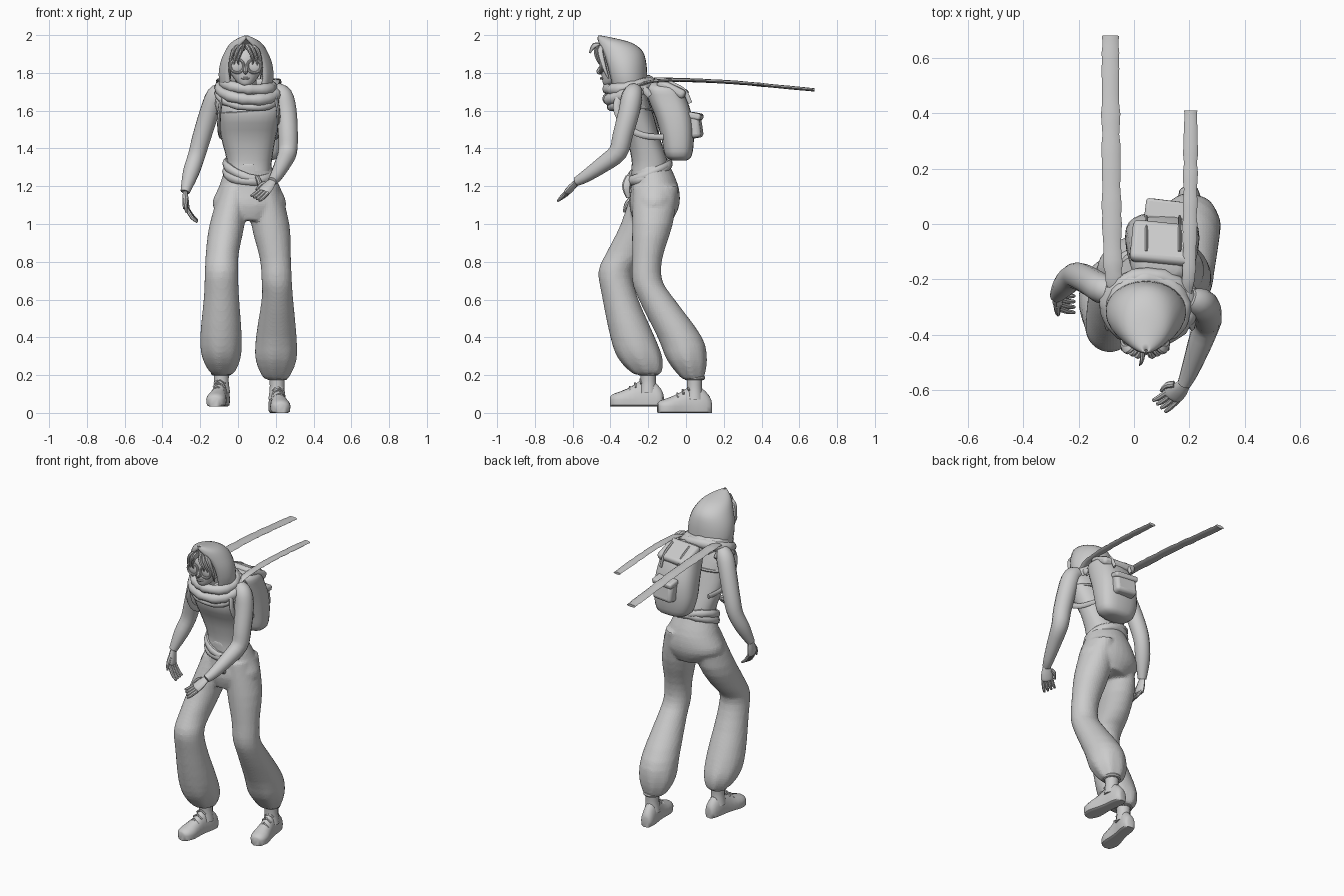
import bpy, bmesh, random
from math import sin, cos, pi, radians, copysign
from mathutils import Vector as V

if "Cube" in bpy.data.objects:
    bpy.data.objects.remove(bpy.data.objects["Cube"])
random.seed(4)


def spline(pts, k=4, closed=False):
    """Catmull-Rom through tuples of any length"""
    n, out = len(pts), []
    at = (lambda i: pts[i % n]) if closed else (lambda i: pts[max(0, min(n - 1, i))])
    for i in range(n if closed else n - 1):
        a, b, c, d = at(i - 1), at(i), at(i + 1), at(i + 2)
        for s in range(k):
            t = s / k
            out.append(tuple(.5 * (2*q + (r-p)*t + (2*p-5*q+4*r-w)*t*t + (3*q-p-3*r+w)*t**3)
                             for p, q, r, w in zip(a, b, c, d)))
    return out if closed else out + [tuple(pts[-1])]


def skin(name, rings, closed=False, arc=False):
    """Join successive rings with quads"""
    bm = bmesh.new()
    vs = [[bm.verts.new(p) for p in r] for r in rings]
    n = len(vs[0])
    for a, b in zip(vs, vs[1:] + vs[:1] if closed else vs[1:]):
        for i in range(n - 1 if arc else n):
            j = (i + 1) % n
            bm.faces.new((a[i], a[j], b[j], b[i]))
    if not closed and not arc:
        bm.faces.new(vs[0])
        bm.faces.new(vs[-1])
    bmesh.ops.recalc_face_normals(bm, faces=bm.faces)
    me = bpy.data.meshes.new(name)
    bm.to_mesh(me)
    bm.free()
    ob = bpy.data.objects.new(name, me)
    bpy.context.collection.objects.link(ob)
    return ob


def loft(name, secs, n=20, p=1.0, k=3, pleat=0):
    """Horizontal sections (x0, x1, y0, y1, z)"""
    rings = []
    sp = spline(secs, k)
    for s, (x0, x1, y0, y1, z) in enumerate(sp):
        w = pleat * max(0, s / len(sp) - .6) * 2.5
        ring = []
        for i in range(n):
            a = 2 * pi * i / n
            c, q = cos(a), sin(a)
            f = 1 + w * cos(7 * a)
            ring.append(((x0+x1)/2 + f*(x1-x0)/2 * copysign(abs(c)**p, c),
                         (y0+y1)/2 + f*(y1-y0)/2 * copysign(abs(q)**p, q), z))
        rings.append(ring)
    return skin(name, rings)


def tube(name, pts, ref=(1, 0, 0), flat=1.0, n=10, k=4, closed=False, rough=0):
    """Sweep along (x, y, z, r) points; flat squashes the second axis"""
    sp = spline(pts, k, closed)
    m, rings = len(sp), []
    for i, q in enumerate(sp):
        a, b = (sp[i-1], sp[(i+1) % m]) if closed else (sp[max(0, i-1)], sp[min(m-1, i+1)])
        t = (V(b[:3]) - V(a[:3])).normalized()
        s = t.cross(V(ref)).normalized()
        u = s.cross(t)
        r = q[3] * (1 + rough * random.uniform(-1, 1))
        rings.append([V(q[:3]) + s*r*cos(2*pi*j/n) + u*r*flat*sin(2*pi*j/n) for j in range(n)])
    return skin(name, rings, closed)


def ball(name, c, r):
    bpy.ops.mesh.primitive_uv_sphere_add(segments=20, ring_count=12, location=c)
    ob = bpy.context.object
    ob.name, ob.scale = name, r
    return ob


def box(name, c, size, rot, bevel):
    bpy.ops.mesh.primitive_cube_add(size=1, location=c, rotation=rot)
    ob = bpy.context.object
    ob.name, ob.scale = name, size
    bpy.ops.object.transform_apply(location=False, rotation=False, scale=True)
    m = ob.modifiers.new("round", 'BEVEL')
    m.width, m.segments = bevel, 3
    return ob


# trousers: pelvis and two billowing legs fused together
pelvis = loft("trousers", [(-.06, .17, -.29, -.09, 1.32), (-.10, .22, -.29, -.04, 1.2),
                           (-.135, .255, -.30, -.035, 1.1), (-.05, .18, -.28, -.07, 1.02)], 28)
leg_a = loft("leg_a", [(-.09, .06, -.28, -.07, 1.2), (-.15, .035, -.345, -.10, 1.0), (-.17, .005, -.42, -.19, .85),
                       (-.175, 0, -.463, -.28, .75), (-.18, .005, -.445, -.26, .62), (-.2, .02, -.40, -.165, .4),
                       (-.19, .012, -.36, -.125, .29), (-.15, -.02, -.29, -.13, .215), (-.12, -.05, -.25, -.16, .2)],
             42, pleat=.07)
leg_b = loft("leg_b", [(.06, .22, -.28, -.04, 1.2), (.07, .272, -.285, -.07, 1.0), (.115, .28, -.285, -.125, .82),
                       (.125, .285, -.285, -.125, .7), (.125, .292, -.25, -.06, .6), (.095, .31, -.15, .085, .4),
                       (.092, .308, -.10, .11, .28), (.13, .27, -.03, .095, .19), (.165, .25, .0, .085, .175)],
             42, pleat=.07)
bpy.ops.object.select_all(action='DESELECT')
for o in (leg_a, leg_b, pelvis):
    o.select_set(True)
bpy.context.view_layer.objects.active = pelvis
bpy.ops.object.join()
rm = pelvis.modifiers.new("fuse", 'REMESH')
rm.mode, rm.voxel_size = 'VOXEL', .011
sm = pelvis.modifiers.new("soften", 'SMOOTH')
sm.factor, sm.iterations = .5, 4


# boots with flat soles, turned-out toes and ankle cuffs
def boot(name, heel, toe, z, shaft, top):
    h, t = V(heel), V(toe)
    d = t - h
    side = V((-d.y, d.x)).normalized()
    rings = []
    for f, w, ht in spline([(0, .018, .06), (.04, .034, .09), (.2, .042, .135), (.4, .04, .14), (.6, .046, .105),
                            (.8, .054, .08), (.95, .042, .065), (1, .02, .05)], 2):
        ring = []
        for i in range(16):
            c, s = cos(2*pi*i/16), sin(2*pi*i/16)
            zz = .035 + (ht - .035) * s if s > 0 else .035 * (1 + max(-1, 2.2 * s))
            p = h + d * f + side * w * c
            ring.append((p.x, p.y, z + zz))
        rings.append(ring)
    skin(name, rings)
    x, y = shaft
    tube(name + "_shaft", [(x, y, z + .07, .048), (x, y, z + .13, .04), (x, y, top, .042)], n=14)
    tube(name + "_cuff", [(x + .043*cos(a*pi/4), y + .045*sin(a*pi/4), top - .005, .012) for a in range(8)],
         (0, 0, 1), n=8, k=2, closed=True)
    for j in range(3):   # laces
        q = h + d * (.42 + .1 * j)
        zz = z + .14 - .02 * j
        tube(name + "_lace", [(q.x - .03, q.y, zz - .02, .006), (q.x, q.y - .004, zz + .002, .006),
                              (q.x + .03, q.y, zz - .02, .006)], (0, 0, 1), n=6, k=2)


boot("boot_front", (-.075, -.12), (-.125, -.40), .035, (-.088, -.20), .215)
boot("boot_back", (.195, .135), (.232, -.15), .0, (.207, .045), .19)

# torso, top hem and sash
loft("torso", [(-.06, .175, -.288, -.095, 1.28), (-.06, .18, -.288, -.10, 1.34), (-.09, .20, -.315, -.14, 1.46),
               (-.105, .225, -.365, -.17, 1.57), (-.12, .24, -.36, -.20, 1.66), (-.05, .17, -.34, -.22, 1.73)], 24, .85)
tube("top_hem", [(.06 + .167*cos(a*pi/6), -.268 + .1*sin(a*pi/6), 1.6 + .015*cos(a*pi/6), .009) for a in range(12)],
     (0, 0, 1), n=6, k=2, closed=True)
for j, (tilt, lean, z0) in enumerate([(.04, -.035, 1.285), (.045, -.005, 1.272)]):
    tube("sash", [(.056 + .118*cos(a*pi/6), -.192 + .103*sin(a*pi/6),
                   z0 + tilt*sin(a*pi/6) + lean*cos(a*pi/6), .02) for a in range(12)],
         (0, 0, 1), 1.2, k=2, closed=True, rough=.12)
tube("sash_end", [(.1, -.3, 1.25, .02), (.12, -.315, 1.2, .024), (.115, -.305, 1.14, .012)], flat=.6, n=8)

# arms and hands
tube("arm_right", [(-.075, -.25, 1.71, .04), (-.115, -.235, 1.68, .053), (-.155, -.21, 1.58, .052),
                   (-.195, -.19, 1.45, .05), (-.22, -.19, 1.36, .046), (-.25, -.22, 1.27, .043),
                   (-.28, -.26, 1.17, .025)], n=14, k=3)
tube("arm_left", [(.2, -.27, 1.71, .04), (.235, -.285, 1.68, .054), (.255, -.30, 1.6, .056), (.265, -.335, 1.47, .053),
                  (.262, -.36, 1.38, .05), (.235, -.44, 1.315, .043), (.2, -.535, 1.25, .032),
                  (.18, -.58, 1.225, .024)], n=14, k=3)


def hand(name, wrist, knuckle, tip, spread):
    w, k, t, s = V(wrist), V(knuckle), V(tip), V(spread)
    d = k - w
    tube(name + "_palm", [(*w, .024), (*(w + d*.5), .034), (*k, .036), (*(k + d*.12), .026)], s.cross(d), .5)
    for i in (-1.5, -.5, .5, 1.5):
        a, e = k + s * i, t + s * i * 1.25
        m = (a + e) / 2 + d * .15
        tube(name + "_finger", [(*a, .0105), (*m, .010), (*e, .006)], s.cross(d), n=8)
    a = w + d * .4 + s * 1.6
    tube(name + "_thumb", [(*a, .013), (*(a + d*.35 + s), .011), (*(a + d*.85 + s*1.1), .006)], s.cross(d), n=8)


hand("right_hand", (-.28, -.26, 1.17), (-.275, -.28, 1.09), (-.215, -.29, 1.015), (0, -.016, -.003))
hand("left_hand", (.18, -.58, 1.225), (.14, -.622, 1.175), (.09, -.658, 1.135), (-.012, .011, .007))

# head and face
tube("neck", [(.05, -.28, 1.68, .055), (.045, -.33, 1.8, .05)], n=14)
loft("head", [(.025, .055, -.43, -.40, 1.733), (.0, .08, -.44, -.36, 1.745), (-.035, .115, -.447, -.29, 1.79),
              (-.045, .125, -.45, -.26, 1.84), (-.04, .12, -.445, -.27, 1.89), (.0, .08, -.41, -.3, 1.94)], 20)
tube("nose", [(.04, -.445, 1.84, .007), (.04, -.463, 1.807, .012), (.04, -.447, 1.797, .005)], n=8)
tube("mouth", [(.018, -.441, 1.772, .004), (.04, -.449, 1.771, .007), (.062, -.441, 1.772, .004)], (0, 0, 1), n=8)
for x in (-.005, .086):
    tube("goggle_rim", [(x + .036*cos(a*pi/5), -.452, 1.836 + .036*sin(a*pi/5), .007) for a in range(10)],
         (0, 1, 0), n=8, k=2, closed=True)
    ball("goggle_lens", (x, -.446, 1.836), (.034, .012, .034))
for s in (-1, 1):   # hair fringe and side locks
    for j in range(3):
        x = .04 + s * (.02 + .022 * j)
        tube("hair_lock", [(.04 + s*.01*j, -.43, 1.945, .012), (x, -.47 + .008*j, 1.92, .017),
                           (x + s*.02, -.463 + .015*j, 1.87 - .02*j, .012), (x + s*.015, -.45 + .02*j, 1.84 - .035*j, .004)],
             flat=.6, n=8)
tube("hair_tuft", [(.03, -.44, 1.94, .012), (.03, -.485, 1.945, .014), (.02, -.51, 1.905, .004)], flat=.6, n=8)

# hood: C-shaped sections, open at the face, with a forward peak
rings = []
for hw, yb, yf, z, a in spline([(.125, -.20, -.40, 1.68, 140), (.145, -.205, -.425, 1.77, 140), (.138, -.21, -.445, 1.85, 141),
                                (.112, -.23, -.46, 1.915, 146), (.082, -.285, -.466, 1.958, 163),
                                (.045, -.37, -.468, 1.982, 178), (.008, -.452, -.466, 1.998, 179)], 3):
    rings.append([(.043 + hw*sin(t), (yb+yf)/2 + (yb-yf)/2*cos(t), z)
                  for t in (radians(a) * (i/12 - 1) for i in range(25))])
hood = skin("hood", rings, arc=True)
sd = hood.modifiers.new("cloth", 'SOLIDIFY')
sd.thickness, sd.offset = .014, -1

# wrapped scarf and its two trailing ends
for rx, ry, cy, z0, tilt, r in ((.125, .105, -.305, 1.735, .02, .03), (.148, .112, -.30, 1.705, .045, .03),
                                (.155, .105, -.295, 1.68, .06, .022)):
    tube("scarf_wrap", [(.052 + rx*cos(a*pi/6), cy + ry*sin(a*pi/6),
                         z0 + tilt*sin(a*pi/6) - .012*cos(a*pi/6), r) for a in range(12)],
         (0, 0, 1), 1, k=3, closed=True, rough=.12)
tube("scarf_tail_long", [(-.06, -.25, 1.745, .03), (-.075, -.17, 1.765, .033), (-.08, 0, 1.762, .034),
                         (-.083, .25, 1.75, .033), (-.085, .5, 1.727, .033), (-.085, .68, 1.71, .03)],
     (0, 0, 1), .3, n=8, k=7, rough=.09)
tube("scarf_tail_short", [(.185, -.26, 1.725, .02), (.198, -.18, 1.755, .023), (.202, 0, 1.762, .025),
                          (.204, .22, 1.752, .025), (.205, .41, 1.738, .024)], (0, 0, 1), .35, n=8, k=7, rough=.09)

# backpack with lid, pocket, buckle straps and shoulder straps
loft("backpack", [(.06, .17, -.07, -.0, 1.335), (.0, .22, -.11, .03, 1.36), (-.03, .235, -.13, .042, 1.45),
                  (-.03, .235, -.16, .035, 1.56), (-.02, .225, -.20, .003, 1.66), (-.01, .215, -.21, -.035, 1.72),
                  (.04, .16, -.19, -.09, 1.748)], 24, .75)
box("pack_lid", (.1, -.07, 1.715), (.22, .16, .05), (-.45, 0, -.1), .02)
box("pack_pocket", (.115, .045, 1.52), (.14, .07, .13), (.15, 0, -.12), .02)
box("pocket_flap", (.115, .048, 1.572), (.15, .075, .035), (-.2, 0, -.12), .012)
for x in (.045, .165):
    tube("lid_strap", [(x, -.1, 1.752, .012), (x, -.015, 1.71, .012), (x, .022, 1.64, .012)], flat=.5, n=8)
for x, o in ((-.075, -.02), (.19, .02)):
    tube("shoulder_strap", [(x, -.19, 1.68, .018), (x, -.24, 1.72, .02), (x, -.32, 1.71, .02), (x + o, -.367, 1.62, .02),
                            (x + o*1.3, -.32, 1.52, .018), (x + o, -.23, 1.47, .016), (x, -.12, 1.46, .016)],
         flat=.5, n=8)

# shading
bpy.ops.object.select_all(action='SELECT')
bpy.context.view_layer.objects.active = pelvis
bpy.ops.object.shade_smooth_by_angle(angle=radians(40))
